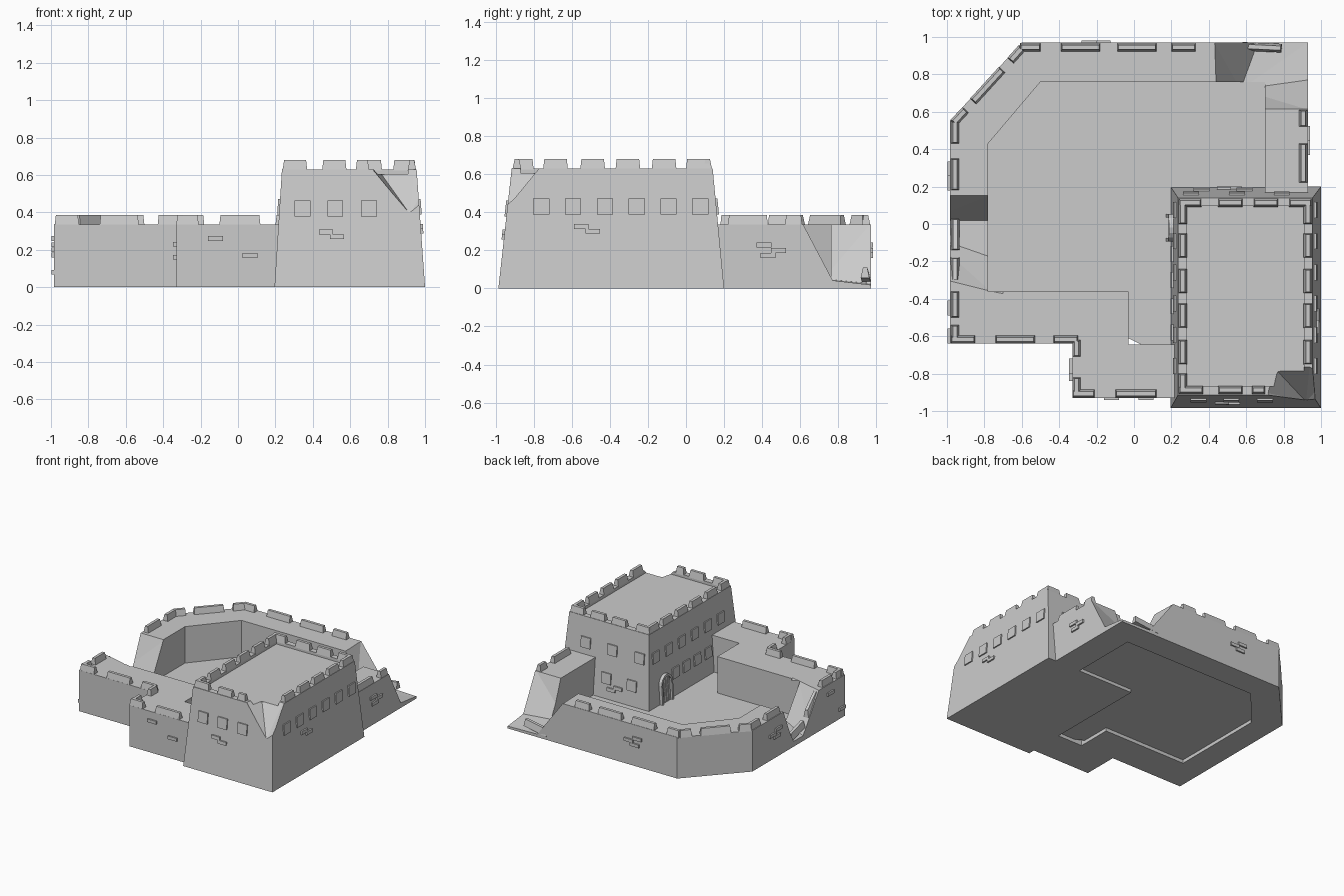
import bpy, bmesh, math
from mathutils import Vector

cube = bpy.data.objects.get("Cube")
if cube:
    bpy.data.objects.remove(cube, do_unlink=True)

stone = bpy.data.materials.new("grey_stone")
stone.use_nodes = True
GREY = (0.6, 0.6, 0.6, 1)
stone.diffuse_color = GREY
stone.node_tree.nodes["Principled BSDF"].inputs["Base Color"].default_value = GREY

WALL, ROOF, MERLON = 0.335, 0.63, 0.05


def finish(bm, name):
    bmesh.ops.recalc_face_normals(bm, faces=bm.faces)
    mesh = bpy.data.meshes.new(name)
    bm.to_mesh(mesh)
    bm.free()
    mesh.materials.append(stone)
    obj = bpy.data.objects.new(name, mesh)
    bpy.context.scene.collection.objects.link(obj)
    return obj


def add_hull(bm, points):
    verts = [bm.verts.new(p) for p in points]
    res = bmesh.ops.convex_hull(bm, input=verts)
    loose = [v for v in res["geom_interior"] if isinstance(v, bmesh.types.BMVert)]
    bmesh.ops.delete(bm, geom=loose, context="VERTS")


def prism(name, outline, z0, z1):
    bm = bmesh.new()
    face = bm.faces.new([bm.verts.new((x, y, z0)) for x, y in outline])
    up = bmesh.ops.extrude_face_region(bm, geom=[face])["geom"]
    top = [g for g in up if isinstance(g, bmesh.types.BMVert)]
    bmesh.ops.translate(bm, verts=top, vec=(0, 0, z1 - z0))
    return finish(bm, name)


def carve(obj, points):
    bm = bmesh.new()
    add_hull(bm, points)
    cutter = finish(bm, "cutter")
    cutter.hide_render = True
    mod = obj.modifiers.new("collapse", "BOOLEAN")
    mod.operation, mod.solver, mod.object = "DIFFERENCE", "EXACT", cutter
    bpy.context.view_layer.objects.active = obj
    bpy.ops.object.modifier_apply(modifier=mod.name)
    bpy.data.objects.remove(cutter, do_unlink=True)


# Curtain wall, with the courtyard left open
wall = prism("curtain_wall", [
    (0.93, 0.1), (0.93, 0.97), (-0.6, 0.97), (-0.985, 0.55), (-0.985, -0.64),
    (-0.33, -0.64), (-0.33, -0.93), (0.26, -0.93), (0.26, -0.645), (-0.03, -0.645),
    (-0.03, -0.36), (-0.78, -0.36), (-0.78, 0.43), (-0.5, 0.76), (0.7, 0.76), (0.7, 0.1)],
    0, WALL)
# Collapsed rear corner
carve(wall, [
    (0.68, 1.02, 0.02), (0.57, 0.72, 0.05), (0.66, 0.74, 0.05), (1, 0.78, 0.04), (1, 1.02, 0.012),
    (0.4, 1.02, 0.4), (0.41, 0.72, 0.4), (0.65, 0.59, 0.4), (1, 0.59, 0.4), (1, 1.02, 0.4)])
# Breach in the side wall
carve(wall, [
    (-1.1, 0.02, 0.02), (-0.7, 0.02, 0.1), (-1.1, -0.06, 0.02), (-0.7, -0.2, 0.1),
    (-1.1, 0.18, 0.4), (-0.7, 0.18, 0.4), (-1.1, -0.32, 0.4), (-0.7, -0.42, 0.4)])

# Courtyard floor
prism("courtyard_floor", [
    (0.3, -0.645), (0.04, -0.645), (-0.03, -0.61), (-0.03, -0.36), (-0.78, -0.36),
    (-0.78, 0.43), (-0.5, 0.76), (0.7, 0.76), (0.7, 0.15), (0.3, 0.15)], 0.028, 0.038)

# Battered tower with a sunken roof and a broken front corner
BASE = {"west": 0.195, "east": 1.0, "south": -0.985, "north": 0.2}
TOP = {"west": 0.235, "east": 0.955, "south": -0.915, "north": 0.14}


def ring(ext, z, inset=0.0):
    w, e = ext["west"] + inset, ext["east"] - inset
    s, n = ext["south"] + inset, ext["north"] - inset
    return [(w, s, z), (e, s, z), (e, n, z), (w, n, z)]


bm = bmesh.new()
loops = [[bm.verts.new(p) for p in r] for r in (
    ring(BASE, 0), ring(TOP, ROOF), ring(TOP, ROOF, 0.045), ring(TOP, ROOF - 0.025, 0.045))]
for a, b in zip(loops, loops[1:]):
    for i in range(4):
        j = (i + 1) % 4
        bm.faces.new((a[i], a[j], b[j], b[i]))
bm.faces.new(loops[0][::-1])
bm.faces.new(loops[-1])
tower = finish(bm, "tower")
carve(tower, [
    (0.7, -1.1, 0.72), (0.7, -0.9, 0.65), (0.77, -0.79, 0.6), (0.94, -0.75, 0.65),
    (1.1, -0.75, 0.72), (0.92, -0.95, 0.39), (1.1, -1.1, 0.38), (0.77, -0.79, 0.72)])
# Worn facet running down the corner below the break
carve(tower, [
    (0.86, -1.1, 0.5), (1.1, -0.86, 0.5), (1.1, -1.1, 0.5), (0.995, -0.99, 0.02),
    (1.01, -0.97, 0.02), (1.1, -1.1, 0.02)])


def on_tower(side, u, z, d):
    """Point on a sloping tower side, pushed out by d."""
    p = BASE[side] + (TOP[side] - BASE[side]) * z / ROOF
    p += d if side in ("east", "north") else -d
    return (p, u, z) if side in ("east", "west") else (u, p, z)


def tower_block(bm, side, u, z, w, h, d):
    add_hull(bm, [on_tower(side, u + i * w / 2, z + k * h / 2, e)
                  for i in (-1, 1) for k in (-1, 1) for e in (-0.02, d)])


# Shuttered windows
bm = bmesh.new()
rows = [("east", 0.43, [-0.76 + 0.167 * i for i in range(6)]),
        ("west", 0.43, [-0.76 + 0.167 * i for i in range(6)]),
        ("west", 0.22, [-0.58, -0.44, -0.3, -0.16]),
        ("south", 0.42, [0.345, 0.52, 0.7]),
        ("north", 0.43, [0.305, 0.55, 0.79]),
        ("north", 0.2, [0.36, 0.59])]
for side, z, us in rows:
    for u in us:
        tower_block(bm, side, u, z, 0.085, 0.085, 0.01)
finish(bm, "windows")

# Arched door: planks inside a raised frame
bm = bmesh.new()
MID, HALF, SPRING = -0.02, 0.055, 0.19
for i in range(4):
    u = (i - 1.5) * HALF / 2
    top = SPRING + math.sqrt(HALF ** 2 - u ** 2)
    tower_block(bm, "west", MID + u, top / 2 + 0.015, 0.022, top - 0.03, 0.01)
finish(bm, "door_planks")
bm = bmesh.new()
for s in (-1, 1):
    tower_block(bm, "west", MID + s * 0.064, 0.11, 0.018, 0.16, 0.025)
for i in range(8):
    pts = []
    for a in (math.pi * i / 8, math.pi * (i + 1) / 8):
        for r in (HALF, HALF + 0.018):
            for d in (-0.02, 0.025):
                pts.append(on_tower("west", MID + r * math.cos(a), SPRING + r * math.sin(a), d))
    add_hull(bm, pts)
finish(bm, "door_frame")


# Merlons: tapered blocks running between two plan points
def merlon(bm, p, q, z, thick=0.046, tilt=0.0):
    p, q = Vector((*p, z)), Vector((*q, z + tilt))
    run = (q - p).normalized()
    side = Vector((-run.y, run.x, 0)).normalized()
    pts = []
    for end, inward in ((p, run), (q, -run)):
        for s in (-1, 1):
            pts.append(end + side * s * thick / 2 - Vector((0, 0, 0.005)))
            pts.append(end + inward * 0.006 + side * s * thick / 4 + Vector((0, 0, MERLON)))
    add_hull(bm, pts)


def merlon_row(bm, axis, at, spans, z):
    for a, b in spans:
        ends = ((a, at), (b, at)) if axis == "x" else ((at, a), (at, b))
        merlon(bm, *ends, z)


bm = bmesh.new()
merlon_row(bm, "x", 0.945, [(-0.61, -0.5), (-0.39, -0.18), (-0.09, 0.12), (0.2, 0.33)], WALL)
merlon_row(bm, "y", -0.957, [(0.43, 0.55), (0.18, 0.35), (-0.5, -0.36), (-0.635, -0.54)], WALL)
merlon_row(bm, "x", -0.617, [(-0.98, -0.85), (-0.74, -0.53), (-0.43, -0.3)], WALL)
merlon_row(bm, "y", -0.307, [(-0.71, -0.62), (-0.925, -0.82)], WALL)
merlon_row(bm, "x", -0.907, [(-0.33, -0.21), (-0.1, 0.12)], WALL)
merlon_row(bm, "y", 0.905, [(0.22, 0.43), (0.52, 0.61)], WALL)
for a, b in (((-0.965, 0.54), (-0.9, 0.61)), ((-0.86, 0.655), (-0.705, 0.825)),
             ((-0.66, 0.873), (-0.6, 0.94))):
    merlon(bm, a, b, WALL)
finish(bm, "wall_merlons")

bm = bmesh.new()
merlon(bm, (0.58, 0.95), (0.79, 0.94), 0.03, tilt=0.03)
merlon(bm, (-0.955, -0.14), (-0.955, 0.03), 0.1, tilt=-0.05)
merlon(bm, (-0.957, -0.3), (-0.957, -0.18), 0.28, tilt=-0.12)
finish(bm, "fallen_merlons")

bm = bmesh.new()
spans = [(-0.75, -0.62), (-0.555, -0.425), (-0.37, -0.24), (-0.18, -0.05), (0.0, 0.13)]
for x in (0.26, 0.93):
    merlon_row(bm, "y", x, spans, ROOF)
merlon_row(bm, "y", 0.26, [(-0.905, -0.8)], ROOF)
merlon_row(bm, "x", 0.114, [(0.24, 0.36), (0.45, 0.58), (0.64, 0.77), (0.83, 0.95)], ROOF)
merlon_row(bm, "x", -0.888, [(0.24, 0.37), (0.45, 0.58), (0.63, 0.7)], ROOF)
finish(bm, "tower_merlons")


# Loose bricks standing proud of the masonry
def brick(bm, x, y, z, along):
    l, t, h = 0.04, 0.012, 0.013
    dx, dy = (l, t) if along == "x" else (t, l)
    add_hull(bm, [(x + i * dx, y + j * dy, z + k * h)
                  for i in (-1, 1) for j in (-1, 1) for k in (-1, 1)])


bm = bmesh.new()
for x, y, z, along in ((-0.12, -0.93, 0.26, "x"), (0.065, -0.93, 0.17, "x"),
                       (-0.335, -0.76, 0.23, "y"), (-0.335, -0.8, 0.16, "y"),
                       (-0.985, -0.6, 0.08, "y"), (-0.985, -0.45, 0.26, "y")):
    brick(bm, x, y, z, along)
for x, y, z, along in ((-0.21, 0.97, 0.2, "x"), (-0.985, 0.25, 0.2, "y"), (0.93, 0.44, 0.2, "y")):
    for shift, rise in ((-0.03, 0.027), (0.045, 0.0), (-0.01, -0.027)):
        brick(bm, x + shift * (along == "x"), y + shift * (along == "y"), z + rise, along)
for side, u, z in (("south", 0.5, 0.27), ("east", -0.52, 0.3), ("north", 0.51, 0.12)):
    for shift, rise in ((-0.03, 0.026), (0.03, 0.0)):
        tower_block(bm, side, u + shift, z + rise, 0.075, 0.026, 0.012)
finish(bm, "loose_bricks")
